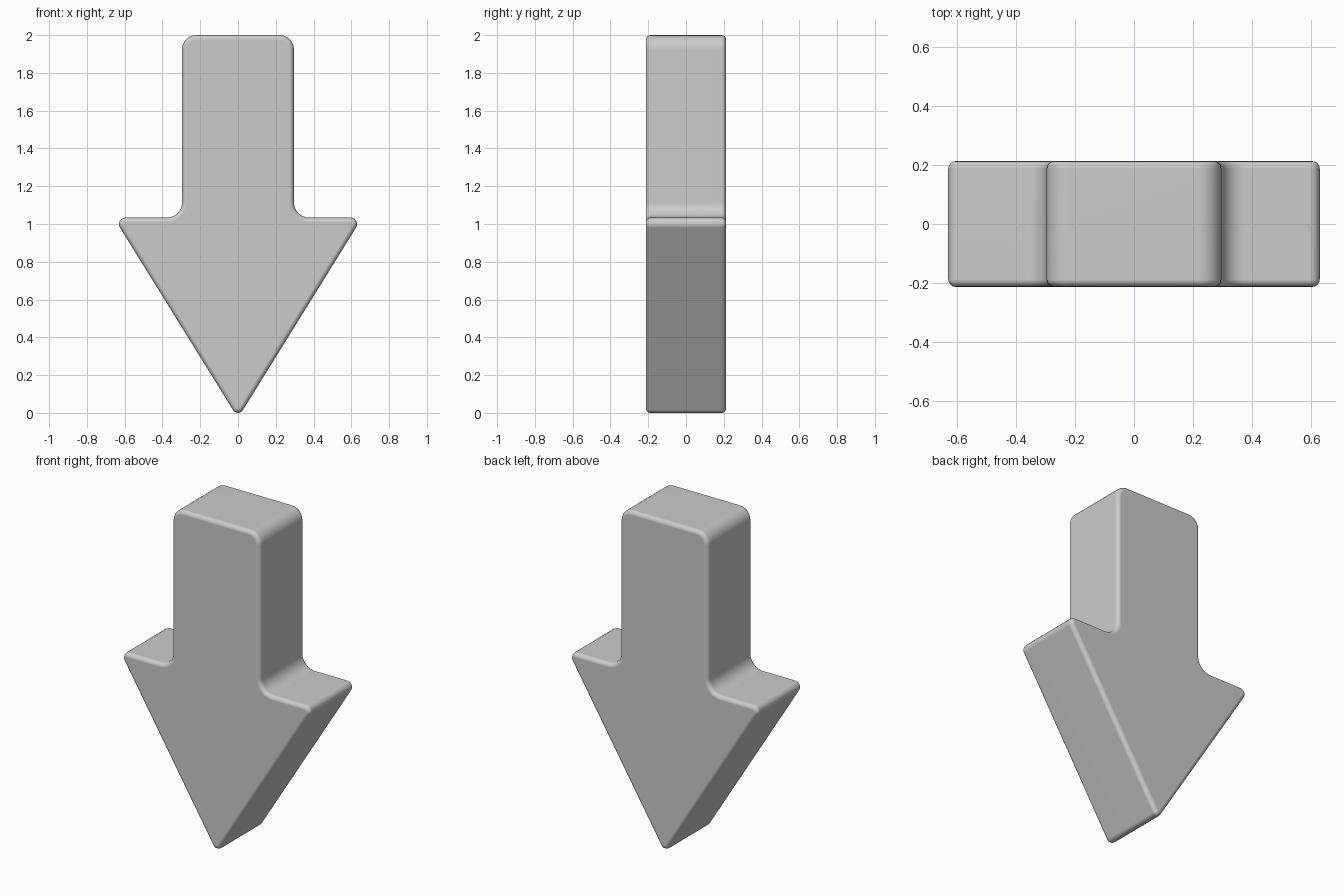
import bpy, bmesh, math
from mathutils import Vector

if "Cube" in bpy.data.objects:
    bpy.data.objects.remove(bpy.data.objects["Cube"])

HALF_DEPTH, BEVEL, STEPS = 0.213, 0.025, 6

# Arrow outline, counter-clockwise in x/z: (x, z, corner radius, +1 convex / -1 concave)
right = [(0.658, 1.034, 0.035, 1), (0.296, 1.034, 0.08, -1), (0.296, 2.0, 0.075, 1)]
left = [(-x, z, r, s) for x, z, r, s in reversed(right)]
corners = [(0, -0.027, 0.03, 1)] + right + left


def outward(a, b):
    d = Vector((b[0] - a[0], b[1] - a[1])).normalized()
    return Vector((d.y, -d.x))


def outline(inset):
    """Rounded outline moved inward by inset."""
    pts = []
    for i, (x, z, r, s) in enumerate(corners):
        n1 = outward(corners[i - 1], corners[i])
        n2 = outward(corners[i], corners[(i + 1) % len(corners)])
        centre = Vector((x, z)) - s * r * (n1 + n2) / (1 + n1.dot(n2))
        a1 = math.atan2(n1.y, n1.x)
        turn = math.atan2(n1.x * n2.y - n1.y * n2.x, n1.dot(n2))
        for k in range(STEPS + 1):
            a = a1 + turn * k / STEPS
            pts.append(centre + (s * r - inset) * Vector((math.cos(a), math.sin(a))))
    return pts


# Stack outlines through the depth, with rounded front and back rims
bm = bmesh.new()
angles = [math.pi / 2 * k / 4 for k in range(5)]
layers = [(-HALF_DEPTH + BEVEL * (1 - math.sin(a)), BEVEL * (1 - math.cos(a)))
          for a in reversed(angles)]
layers += [(-y, d) for y, d in reversed(layers)]
rings = [[bm.verts.new((p.x, y, p.y)) for p in outline(d)] for y, d in layers]
count = len(rings[0])
for a, b in zip(rings, rings[1:]):
    for i in range(count):
        j = (i + 1) % count
        bm.faces.new((a[i], a[j], b[j], b[i]))
bm.faces.new(rings[0])
bm.faces.new(rings[-1][::-1])
bmesh.ops.recalc_face_normals(bm, faces=bm.faces[:])
for f in bm.faces:
    f.smooth = True

mesh = bpy.data.meshes.new("down_arrow")
bm.to_mesh(mesh)
bm.free()
arrow = bpy.data.objects.new("down_arrow", mesh)
bpy.context.collection.objects.link(arrow)

# Keep the broad faces flat while the rims shade smoothly
arrow.modifiers.new("Weighted normals", 'WEIGHTED_NORMAL')

grey = bpy.data.materials.new("light_grey")
grey.diffuse_color = (0.6, 0.6, 0.6, 1)
grey.use_nodes = True
grey.node_tree.nodes["Principled BSDF"].inputs["Base Color"].default_value = grey.diffuse_color
mesh.materials.append(grey)
